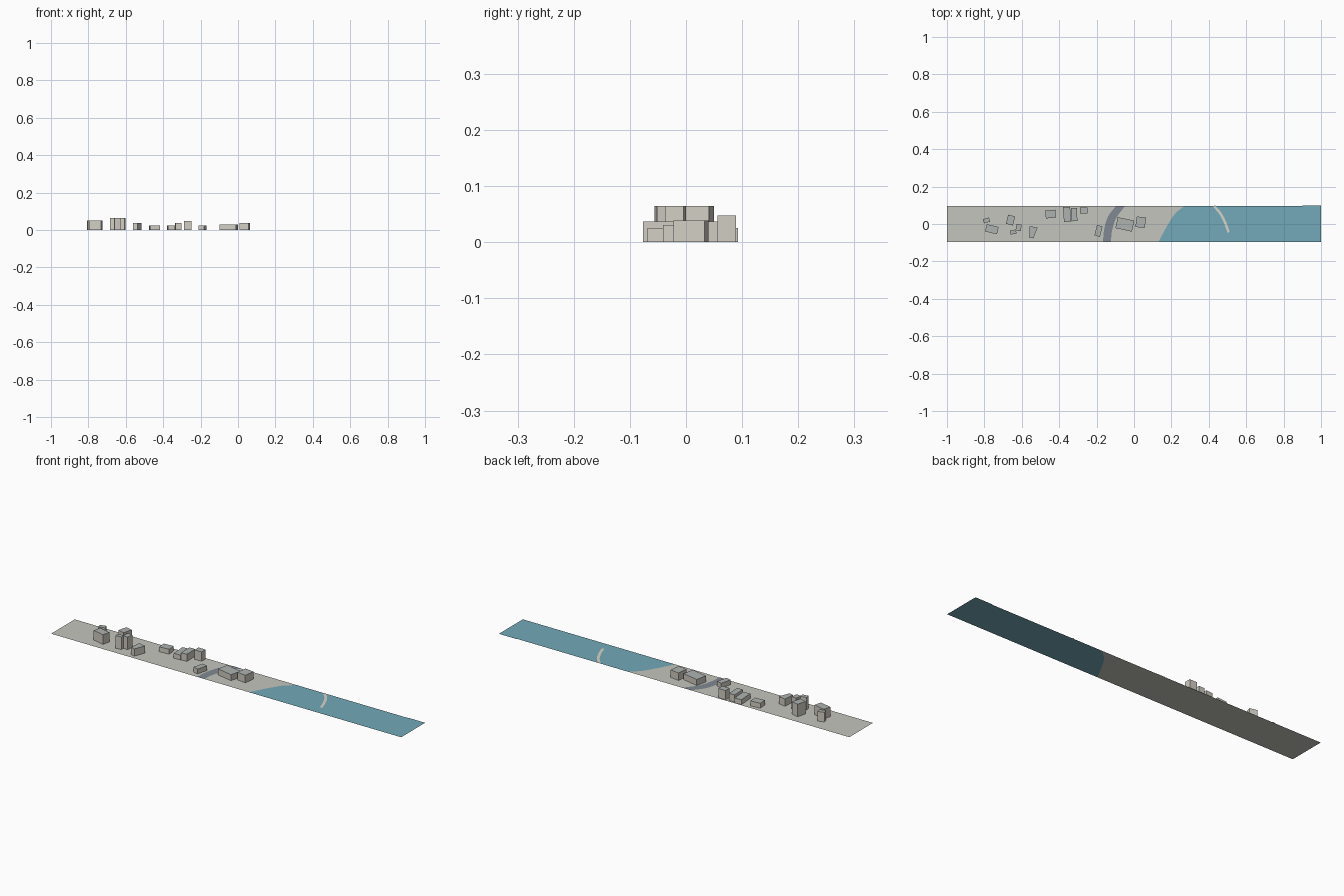
import bpy
from mathutils import Matrix, Vector
from math import radians

if "Cube" in bpy.data.objects:
    bpy.data.objects.remove(bpy.data.objects["Cube"])


def material(name, rgb):
    m = bpy.data.materials.new(name)
    m.diffuse_color = (*rgb, 1)
    m.use_nodes = True
    m.node_tree.nodes["Principled BSDF"].inputs["Base Color"].default_value = m.diffuse_color
    return m


LAND = material("land_stone", (0.56, 0.56, 0.51))
WATER = material("sea_blue", (0.17, 0.40, 0.48))
ROAD = material("asphalt", (0.22, 0.25, 0.29))
WALL = material("wall_beige", (0.64, 0.61, 0.55))
ROOF = material("roof_grey", (0.42, 0.45, 0.44))
PALE = material("breakwater_pale", (0.68, 0.66, 0.58))


def mesh_object(name, verts, faces, *mats):
    me = bpy.data.meshes.new(name)
    me.from_pydata(verts, [], faces)
    for m in mats:
        me.materials.append(m)
    ob = bpy.data.objects.new(name, me)
    bpy.context.collection.objects.link(ob)
    return ob


def smooth_path(pts, steps=4):
    """Catmull-Rom samples through 2D points."""
    p = [Vector(q) for q in pts]
    p = [2 * p[0] - p[1]] + p + [2 * p[-1] - p[-2]]
    out = []
    for i in range(1, len(p) - 2):
        a, b, c, d = p[i - 1:i + 3]
        for k in range(steps):
            t = k / steps
            out.append(0.5 * (2 * b + (c - a) * t + (2 * a - 5 * b + 4 * c - d) * t * t
                              + (3 * b - a - 3 * c + d) * t ** 3))
    return out + [p[-2]]


def sheet(name, outline, mat):
    return mesh_object(name, [(x, y, 0) for x, y in outline], [range(len(outline))], mat)


def ribbon(name, left, right, z, mat):
    n = len(left)
    verts = [(q.x, q.y, z) for q in left + right]
    return mesh_object(name, verts, [(i, n + i, n + i + 1, i + 1) for i in range(n - 1)], mat)


def building(i, x, y, w, d, rot, h, taper=1.0):
    R = Matrix.Rotation(radians(rot), 2)
    base = [(-w * taper, -d), (w * taper, -d), (w, d), (-w, d)]
    base = [R @ Vector(c) / 2 + Vector((x, y)) for c in base]
    verts = [(c.x, c.y, z) for z in (0, h) for c in base]
    faces = [(k, (k + 1) % 4, 4 + (k + 1) % 4, 4 + k) for k in range(4)] + [(4, 5, 6, 7)]
    ob = mesh_object(f"building_{i:02d}", verts, faces, WALL, ROOF)
    ob.data.polygons[4].material_index = 1


# Land and sea share a curved shoreline
S, N = -0.097, 0.096
shore = smooth_path([(0.13, S), (0.155, -0.05), (0.185, 0.003), (0.22, 0.056), (0.27, N)])
shore = [(q.x, q.y) for q in shore]
sheet("land", [(-1, S)] + shore + [(-1, N)], LAND)
sheet("sea", [(1, S), (1, 0.099), (0.9, 0.099), (0.9, N)] + shore[::-1], WATER)

# Curved road
road_l = smooth_path([(-0.166, S), (-0.16, -0.03), (-0.139, 0.04), (-0.096, N)])
road_r = smooth_path([(-0.123, S), (-0.118, -0.04), (-0.096, 0.03), (-0.048, N)])
ribbon("road", road_l, road_r, 0.0008, ROAD)

# Breakwater in the sea
mid = smooth_path([(0.428, N), (0.462, 0.056), (0.487, 0.008), (0.506, -0.045)])
off = Vector((0.006, 0.003))
ribbon("breakwater", [q - off for q in mid], [q + off for q in mid], 0.0008, PALE)

# Buildings: x, y, width, depth, rotation, height, (front taper)
for i, spec in enumerate([
    (-0.789, 0.019, 0.034, 0.023, 15, 0.05),
    (-0.760, -0.028, 0.065, 0.040, -13, 0.05),
    (-0.660, 0.021, 0.038, 0.050, -14, 0.065),
    (-0.646, -0.043, 0.033, 0.022, 8, 0.065),
    (-0.617, -0.019, 0.028, 0.034, -8, 0.065),
    (-0.543, -0.045, 0.042, 0.060, -12, 0.037, 0.55),
    (-0.446, 0.053, 0.054, 0.042, 5, 0.025),
    (-0.358, 0.051, 0.038, 0.080, 4, 0.025),
    (-0.320, 0.050, 0.032, 0.070, 2, 0.037),
    (-0.268, 0.073, 0.041, 0.033, 0, 0.048),
    (-0.190, -0.037, 0.030, 0.058, -14, 0.025),
    (-0.049, -0.002, 0.090, 0.060, -12, 0.031),
    (0.036, 0.009, 0.050, 0.056, -8, 0.039),
], 1):
    building(i, *spec)
